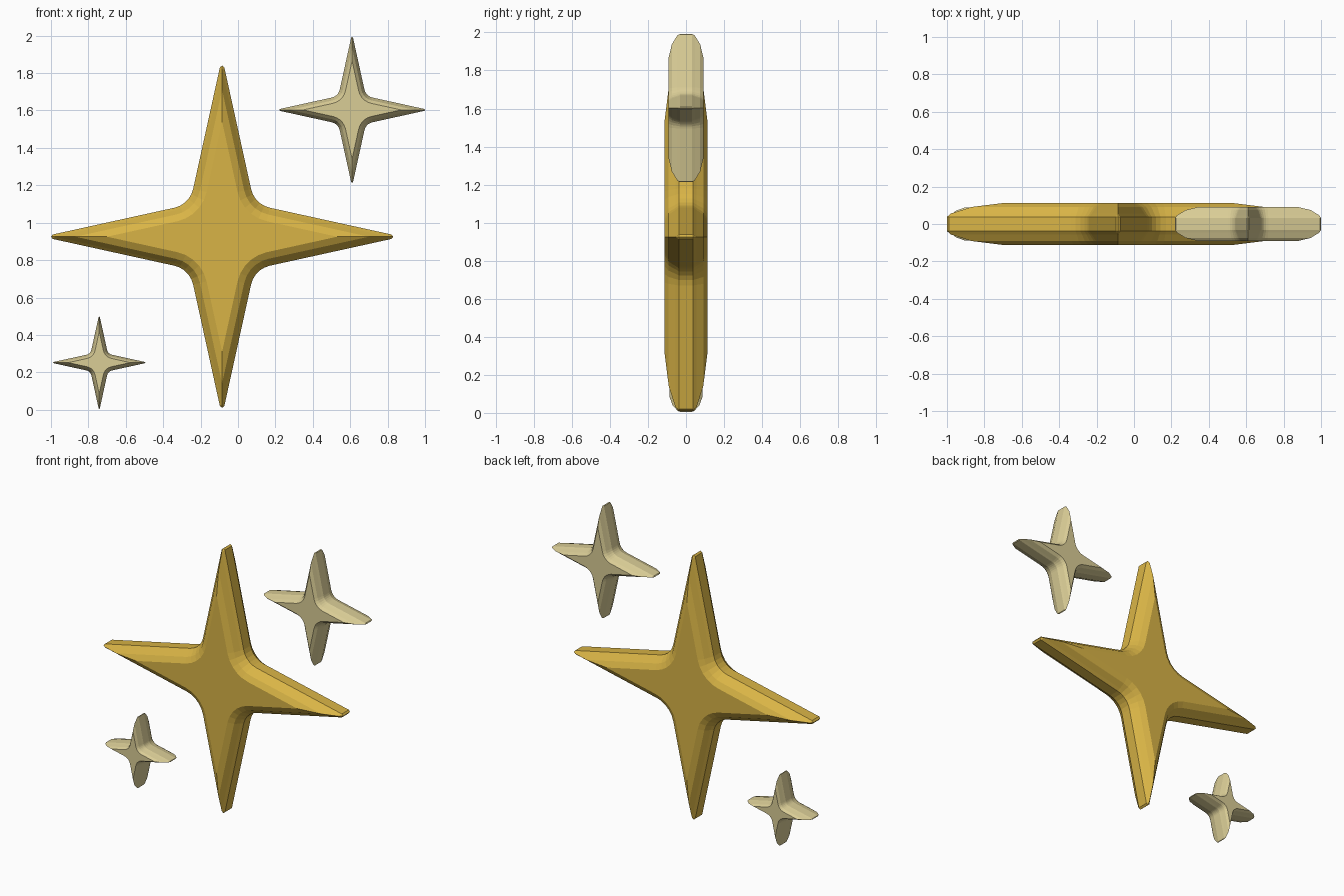
import bpy, bmesh, math

if "Cube" in bpy.data.objects:
    bpy.data.objects.remove(bpy.data.objects["Cube"])

SLOPE = 0.22                                   # taper of each star arm
NX, NZ = SLOPE / math.hypot(1, SLOPE), 1 / math.hypot(1, SLOPE)
PX, PZ = 0.255, 0.155                          # where an arm meets the inner fillet
R = (PX - PZ) / (NZ - NX)                      # fillet radius
C = PX + NX * R                                # fillet centre on the diagonal
TIP = 0.915
LAYERS = [(0.0, 0.34), (0.014, 0.5), (0.0376, 0.81), (0.074, 1.0)]  # inset, depth


def material(name, rgb):
    m = bpy.data.materials.new(name)
    m.diffuse_color = (*rgb, 1)
    m.use_nodes = True
    m.node_tree.nodes["Principled BSDF"].inputs["Base Color"].default_value = m.diffuse_color
    return m


def outline(d):
    """Four-pointed star outline, inset by d, with filleted inner corners."""
    if d == 0:
        tip, edge = (TIP, 0), (0.905, PZ - SLOPE * (0.905 - PX))
    else:
        tip = edge = (PX + PZ / SLOPE - d / NX, 0)
    a0, a1 = math.atan2(NZ, NX), math.atan2(NX, NZ)
    fillet = []
    for i in range(6):
        a = a0 + (a1 - a0) * i / 5
        fillet.append((C - (R + d) * math.cos(a), C - (R + d) * math.sin(a)))
    quarter = [tip, edge] + fillet + [(edge[1], edge[0])]
    pts = []
    for _ in range(4):
        pts += quarter
        quarter = [(-z, x) for x, z in quarter]
    return pts


def star(name, x, z, radius, half_depth, mat):
    s = radius / TIP
    bm = bmesh.new()
    rings = [(d, -h) for d, h in reversed(LAYERS)] + LAYERS
    loops = [[bm.verts.new((px * s, h * half_depth, pz * s)) for px, pz in outline(d)]
             for d, h in rings]
    n = len(loops[0])
    for a, b in zip(loops, loops[1:]):
        for i in range(n):
            j = (i + 1) % n
            bm.faces.new((a[i], a[j], b[j], b[i]))
    # flat front and back
    bm.faces.new(loops[0])
    bm.faces.new(loops[-1])
    bmesh.ops.remove_doubles(bm, verts=bm.verts, dist=1e-5)
    bmesh.ops.recalc_face_normals(bm, faces=bm.faces)
    me = bpy.data.meshes.new(name)
    bm.to_mesh(me)
    bm.free()
    me.materials.append(mat)
    ob = bpy.data.objects.new(name, me)
    ob.location = (x, 0, z)
    bpy.context.collection.objects.link(ob)


gold = material("gold", (0.69, 0.456, 0.061))
pale = material("pale gold", (0.70, 0.61, 0.305))

star("large_star", -0.085, 0.925, 0.915, 0.112, gold)
star("medium_star", 0.61, 1.603, 0.39, 0.092, pale)
star("small_star", -0.742, 0.252, 0.247, 0.087, pale)
